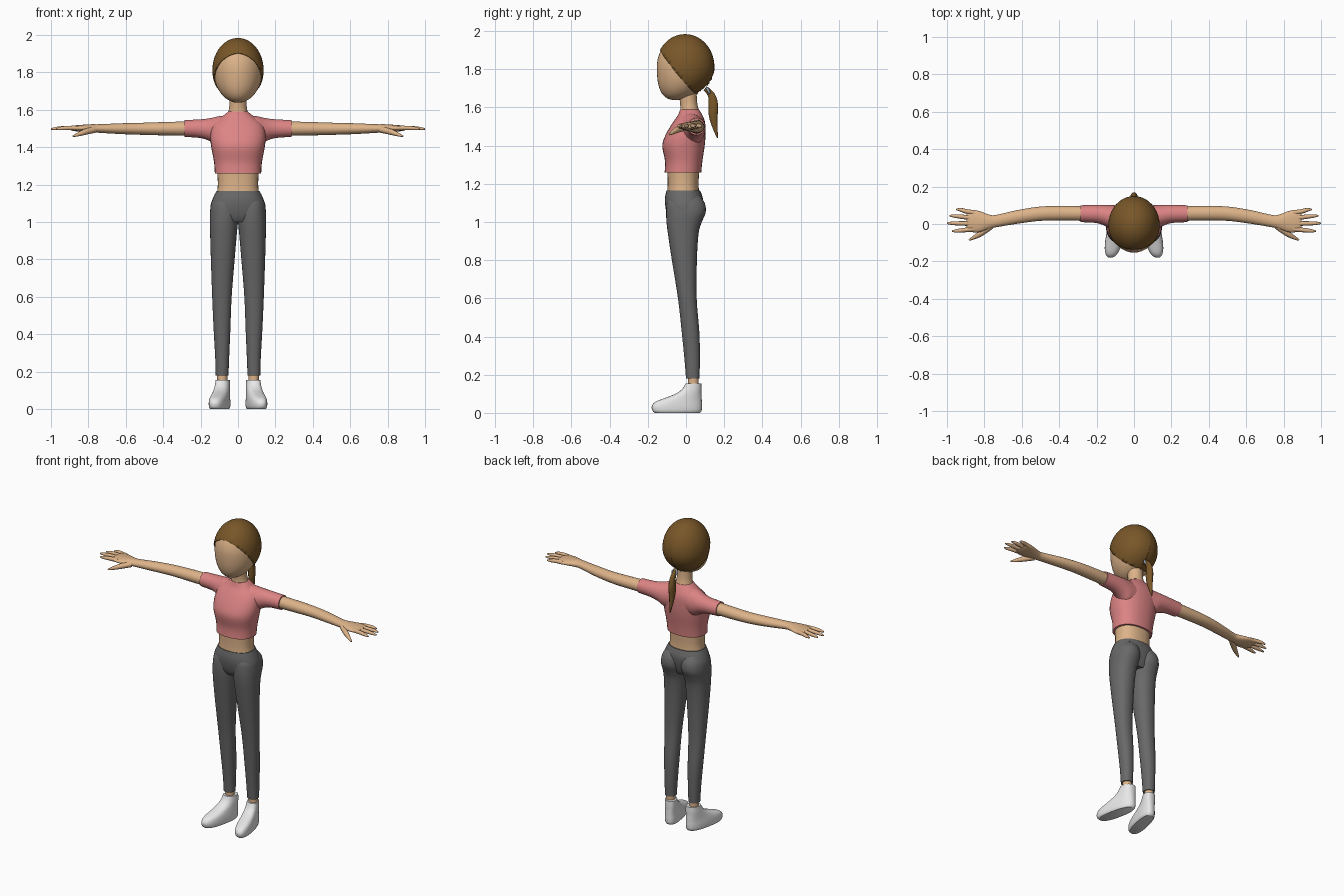
import bpy, bmesh, math
from mathutils import Vector

cube = bpy.data.objects.get("Cube")
if cube:
    bpy.data.objects.remove(cube, do_unlink=True)


def material(name, color):
    m = bpy.data.materials.new(name)
    m.use_nodes = True
    m.diffuse_color = (*color, 1)
    m.node_tree.nodes["Principled BSDF"].inputs["Base Color"].default_value = (*color, 1)
    return m


SKIN = material("skin", (0.72, 0.45, 0.25))
HAIR = material("brown hair", (0.19, 0.095, 0.022))
PINK = material("pink cloth", (0.72, 0.23, 0.23))
GREY = material("dark grey cloth", (0.14, 0.14, 0.14))
WHITE = material("white shoe", (0.8, 0.8, 0.8))
TIE = material("blue grey band", (0.3, 0.36, 0.42))


def finish(ob, mat, mirror=False, angle=50):
    """Assign the material, mirror side parts, smooth with sharp hems."""
    ob.data.materials.clear()
    ob.data.materials.append(mat)
    if mirror:
        ob.modifiers.new("Mirror", 'MIRROR').use_mirror_merge = False
    bpy.ops.object.select_all(action='DESELECT')
    ob.select_set(True)
    bpy.context.view_layer.objects.active = ob
    bpy.ops.object.shade_smooth_by_angle(angle=math.radians(angle))
    return ob


def from_bmesh(name, bm):
    bmesh.ops.recalc_face_normals(bm, faces=bm.faces)
    me = bpy.data.meshes.new(name)
    bm.to_mesh(me)
    bm.free()
    ob = bpy.data.objects.new(name, me)
    bpy.context.collection.objects.link(ob)
    return ob


def spline(a, b, c, d, t):
    """Catmull-Rom blend of four ring descriptions."""
    return [0.5 * (2 * q + (r - p) * t + (2 * p - 5 * q + 4 * r - s) * t * t
                   + (3 * q - p - 3 * r + s) * t ** 3) for p, q, r, s in zip(a, b, c, d)]


def loft(name, mat, rings, axis='z', power=2.0, skew=0.0, mirror=False, sides=32, steps=4):
    """Rings are (position, u low, u high, v low, v high) along the axis."""
    path = []
    for i in range(len(rings) - 1):
        four = [rings[max(0, min(len(rings) - 1, i + k))] for k in (-1, 0, 1, 2)]
        path += [spline(*four, s / steps) for s in range(steps)]
    path.append(rings[-1])
    bm = bmesh.new()
    loops = []
    for p, u0, u1, v0, v1 in path:
        loop = []
        for k in range(sides):
            a = math.tau * k / sides
            c, s = math.cos(a), math.sin(a)
            u = (u0 + u1) / 2 + (u1 - u0) / 2 * math.copysign(abs(c) ** (2 / power), c)
            v = (v0 + v1) / 2 + (v1 - v0) / 2 * math.copysign(abs(s) ** (2 / power), s)
            co = (u + skew * v, v, p) if axis == 'z' else (p, u, v)
            loop.append(bm.verts.new(co))
        loops.append(loop)
    for a, b in zip(loops, loops[1:]):
        for k in range(sides):
            j = (k + 1) % sides
            bm.faces.new((a[k], a[j], b[j], b[k]))
    bm.faces.new(loops[0])
    bm.faces.new(loops[-1])
    return finish(from_bmesh(name, bm), mat, mirror)


def tubes(name, mat, paths, mirror=False):
    """Tapered tubes; each path point is (x, y, z, radius)."""
    cu = bpy.data.curves.new(name, 'CURVE')
    cu.dimensions = '3D'
    cu.bevel_depth = 1
    cu.bevel_resolution = 3
    cu.use_fill_caps = True
    for path in paths:
        sp = cu.splines.new('NURBS')
        sp.points.add(len(path) - 1)
        for pt, (x, y, z, r) in zip(sp.points, path):
            pt.co = (x, y, z, 1)
            pt.radius = r
        sp.use_endpoint_u = True
        sp.order_u = 3
        sp.resolution_u = 5
    ob = bpy.data.objects.new(name, cu)
    bpy.context.collection.objects.link(ob)
    bpy.ops.object.select_all(action='DESELECT')
    ob.select_set(True)
    bpy.context.view_layer.objects.active = ob
    bpy.ops.object.convert(target='MESH')
    return finish(bpy.context.object, mat, mirror, 70)


def skull(rx, ry, rz):
    """Egg-shaped head with the chin pushed forward."""
    bm = bmesh.new()
    bmesh.ops.create_uvsphere(bm, u_segments=40, v_segments=28, radius=1)
    for v in bm.verts:
        x, y, z = v.co
        chin = 0.05 * z * z if z < 0 else 0
        v.co = (x * rx, y * ry - 0.005 - chin, z * rz + 1.81)
    return bm


# Head and neck
finish(from_bmesh("head", skull(0.13, 0.148, 0.172)), SKIN)
loft("neck", SKIN, [(1.54, -.07, .07, -.04, .08), (1.59, -.052, .052, -.03, .066),
                    (1.63, -.046, .046, -.032, .058), (1.70, -.046, .046, -.04, .055)])

# Hair cap: half a shell trimmed along a sloping hairline, then mirrored
bm = skull(0.137, 0.154, 0.172)
for v in bm.verts:
    v.co.z += 0.002
for point, normal in (((0, 0, 0), (1, 0, 0)), ((0, -0.145, 1.915), (0.15, 1.22, 1))):
    bmesh.ops.bisect_plane(bm, geom=bm.verts[:] + bm.edges[:] + bm.faces[:],
                           plane_co=point, plane_no=Vector(normal), clear_inner=True)
hair = from_bmesh("hair_cap", bm)
hair.modifiers.new("Mirror", 'MIRROR')
thick = hair.modifiers.new("Thickness", 'SOLIDIFY')
thick.thickness = 0.008
finish(hair, HAIR)

# Ponytail and its band
tail = tubes("ponytail", HAIR, [[(0, .10, 1.70, .014), (0, .135, 1.675, .018), (0, .145, 1.61, .028),
                                 (0, .14, 1.54, .024), (0, .165, 1.44, .003)]])
tail.scale.x = 0.75
bpy.ops.mesh.primitive_torus_add(major_radius=0.016, minor_radius=0.007, major_segments=20,
                                 minor_segments=8, location=(0, .117, 1.687), rotation=(math.radians(115), 0, 0))
band = bpy.context.object
band.name = "hair_band"
finish(band, TIE)

# Cropped shirt and bare waist
loft("shirt_body", PINK, [(1.26, -.124, .124, -.112, .08), (1.32, -.128, .128, -.11, .086),
                          (1.40, -.143, .143, -.124, .098), (1.46, -.148, .148, -.105, .102),
                          (1.52, -.135, .135, -.07, .1), (1.56, -.09, .09, -.042, .086),
                          (1.59, -.053, .053, -.031, .068)], power=2.3)
loft("sleeve", PINK, [(.04, -.05, .095, 1.40, 1.572), (.10, -.04, .1, 1.40, 1.566),
                      (.145, -.015, .102, 1.43, 1.556), (.2, .005, .102, 1.449, 1.549),
                      (.286, .01, .1, 1.455, 1.545)], axis='x', mirror=True)
loft("waist", SKIN, [(1.14, -.115, .115, -.1, .07), (1.2, -.108, .108, -.096, .066),
                     (1.29, -.112, .112, -.098, .07)], power=2.3)

# Arms, palms and fingers
loft("arm", SKIN, [(.26, .017, .094, 1.462, 1.538), (.38, .018, .097, 1.463, 1.535),
                   (.5, .017, .093, 1.466, 1.531), (.62, .002, .075, 1.47, 1.528),
                   (.74, -.018, .048, 1.477, 1.523), (.78, -.028, .052, 1.479, 1.523),
                   (.83, -.044, .07, 1.482, 1.52), (.875, -.042, .076, 1.486, 1.516),
                   (.895, -.03, .066, 1.492, 1.51)], axis='x', mirror=True)
tips = [(.95, .078), (.985, .044), (1.0, .004), (.972, -.038)]
fingers = []
for i, (tx, ty) in enumerate(tips):
    by = .06 - .029 * i
    fingers.append([(.85, by, 1.502, .013), (.9, by * .6 + ty * .4, 1.504, .0125),
                    (tx - .02, ty, 1.5, .01), (tx, ty, 1.497, .004)])
fingers.append([(.765, -.01, 1.495, .018), (.81, -.045, 1.485, .017),
                (.85, -.07, 1.47, .012), (.882, -.086, 1.458, .004)])
tubes("fingers", SKIN, fingers, mirror=True)

# Leggings: hips plus one mirrored leg
loft("leggings_hips", GREY, [(1.0, -.12, .12, -.08, .06), (1.03, -.142, .142, -.096, .074),
                             (1.08, -.148, .148, -.108, .086), (1.125, -.135, .135, -.11, .088),
                             (1.165, -.116, .116, -.102, .074)], power=2.3)
loft("leggings_leg", GREY, [(.18, .051, .119, 0, .07), (.28, .047, .122, -.008, .073),
                            (.42, .041, .13, -.022, .07), (.6, .034, .138, -.042, .056),
                            (.8, .018, .145, -.074, .057), (.94, .006, .149, -.095, .066),
                            (1.0, .0, .15, -.102, .083), (1.05, -.004, .15, -.104, .103),
                            (1.1, .0, .141, -.1, .098), (1.14, .015, .115, -.08, .07)],
     power=2.2, mirror=True)

# Ankles and shoes
loft("ankle", SKIN, [(.12, .057, .112, .01, .066), (.2, .057, .112, .01, .066)], mirror=True)
loft("shoe", WHITE, [(0, .048, .13, -.165, .074), (.012, .042, .136, -.176, .082),
                     (.035, .041, .137, -.179, .084), (.058, .043, .135, -.16, .083),
                     (.08, .046, .132, -.105, .082), (.1, .048, .13, -.055, .081),
                     (.125, .05, .128, -.02, .081), (.155, .053, .125, -.002, .08)],
     power=2.5, skew=-0.2, mirror=True)
